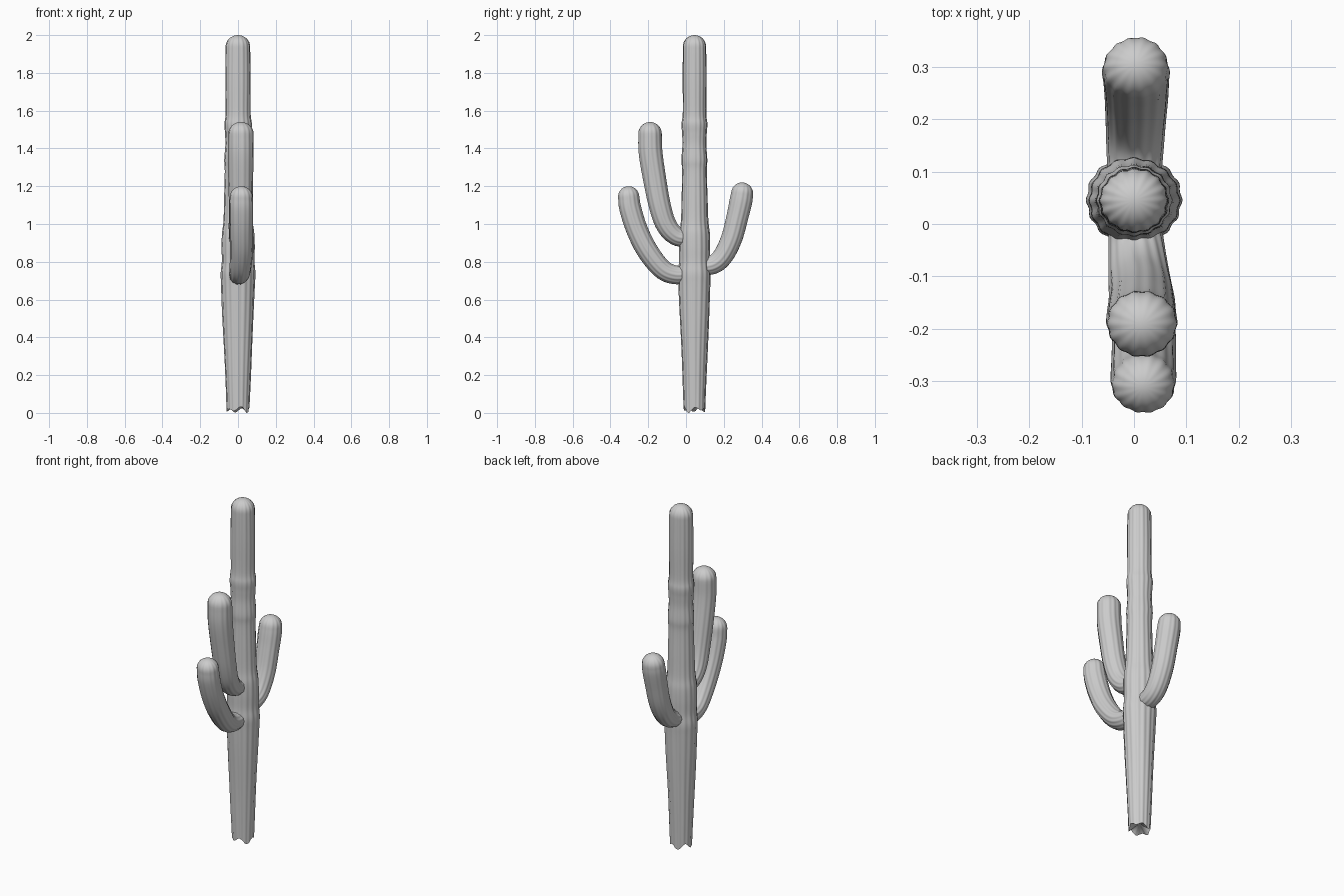
import bpy, bmesh, math
from mathutils import Vector

cube = bpy.data.objects.get("Cube")
if cube:
    bpy.data.objects.remove(cube, do_unlink=True)

grey = bpy.data.materials.new("plain grey")
grey.use_nodes = True
grey.diffuse_color = (0.6, 0.6, 0.6, 1)
grey.node_tree.nodes["Principled BSDF"].inputs["Base Color"].default_value = (0.6, 0.6, 0.6, 1)


def smooth_path(points, steps):
    """Catmull-Rom through (x, y, z, radius) points."""
    pts = [Vector(p) for p in points]
    pts = [2 * pts[0] - pts[1]] + pts + [2 * pts[-1] - pts[-2]]
    out = []
    for i in range(1, len(pts) - 2):
        a, b, c, d = pts[i - 1:i + 3]
        for s in range(steps):
            t = s / steps
            out.append(0.5 * (2 * b + (c - a) * t + (2 * a - 5 * b + 4 * c - d) * t * t
                              + (3 * b - a - 3 * c + d) * t ** 3))
    return out + [pts[-2]]


def ribbed_stem(name, points, ribs, depth, widen=1.0, ragged=0.0, steps=6, dome=8):
    """Sweep a ribbed ring along the path and finish it with a round tip."""
    path = smooth_path(points, steps)
    rings = []
    for i, p in enumerate(path):
        ahead, behind = path[min(i + 1, len(path) - 1)], path[max(i - 1, 0)]
        rings.append((p.xyz, (ahead.xyz - behind.xyz).normalized(), p.w, depth))
    centre, axis, radius, _ = rings[-1]
    for k in range(1, dome):
        a = math.pi / 2 * k / dome
        rings.append((centre + axis * radius * math.sin(a), axis,
                      radius * math.cos(a), depth * math.cos(a)))
    sides = ribs * 6
    bm = bmesh.new()
    loops = []
    for centre_i, tangent, r, rib in rings:
        across = Vector((1, 0, 0))
        across = (across - tangent * across.dot(tangent)).normalized()
        out = tangent.cross(across)
        loop = []
        for j in range(sides):
            a = math.tau * j / sides
            wobble = 0.012 * math.sin(3 * a + 9 * centre_i.z)
            rr = r * (1 + rib * math.cos(ribs * a) + wobble * rib / depth)
            co = centre_i + across * rr * widen * math.cos(a) + out * rr * math.sin(a)
            # broken lower rim
            if ragged:
                lift = 0.5 + 0.3 * math.cos(5 * a) + 0.2 * math.sin(3 * a)
                co.z += ragged * lift * max(0, 1 - co.z / 0.15)
            loop.append(bm.verts.new(co))
        loops.append(loop)
    for low, high in zip(loops, loops[1:]):
        for j in range(sides):
            n = (j + 1) % sides
            bm.faces.new((low[j], low[n], high[n], high[j]))
    tip = bm.verts.new(centre + axis * radius)
    # closed base, recessed a little into the stem
    root = bm.verts.new(rings[0][0] + rings[0][1] * 0.05)
    for j in range(sides):
        n = (j + 1) % sides
        bm.faces.new((loops[-1][j], loops[-1][n], tip))
        bm.faces.new((loops[0][n], loops[0][j], root))
    bmesh.ops.recalc_face_normals(bm, faces=bm.faces)
    mesh = bpy.data.meshes.new(name)
    bm.to_mesh(mesh)
    bm.free()
    mesh.materials.append(grey)
    obj = bpy.data.objects.new(name, mesh)
    bpy.context.collection.objects.link(obj)
    bpy.ops.object.select_all(action='DESELECT')
    obj.select_set(True)
    bpy.context.view_layer.objects.active = obj
    bpy.ops.object.shade_smooth_by_angle(angle=math.radians(50))


# trunk: height and radius, swollen where the arms join
trunk = [(0, .056), (.15, .061), (.35, .069), (.55, .078), (.68, .083), (.74, .085),
         (.80, .080), (.88, .081), (.95, .079), (1.02, .071), (1.15, .067), (1.28, .064),
         (1.34, .067), (1.42, .062), (1.48, .064), (1.53, .067), (1.59, .061),
         (1.75, .062), (1.88, .061), (1.94, .06)]
ribbed_stem("trunk", [(0, .045, z, r) for z, r in trunk], 16, 0.022, widen=1.06, ragged=0.035)

# arms: x, then depth, height and radius along the bend
arms = {
    "upper_front_arm": (.015, [(.02, .925, .045), (-.05, .935, .05), (-.105, .995, .055),
                               (-.14, 1.1, .058), (-.168, 1.25, .061), (-.187, 1.38, .063),
                               (-.19, 1.478, .062)]),
    "lower_front_arm": (.018, [(.02, .735, .045), (-.06, .732, .05), (-.13, .765, .053),
                               (-.205, .86, .056), (-.26, .97, .057), (-.295, 1.08, .058),
                               (-.304, 1.144, .056)]),
    "back_arm": (.004, [(.06, .78, .045), (.135, .782, .05), (.192, .825, .053),
                        (.24, .92, .056), (.272, 1.04, .058), (.29, 1.12, .06),
                        (.297, 1.162, .058)]),
}
for name, (x, bend) in arms.items():
    ribbed_stem(name, [(x * min(1, i / 3), y, z, r) for i, (y, z, r) in enumerate(bend)],
                14, 0.02, widen=1.06)
